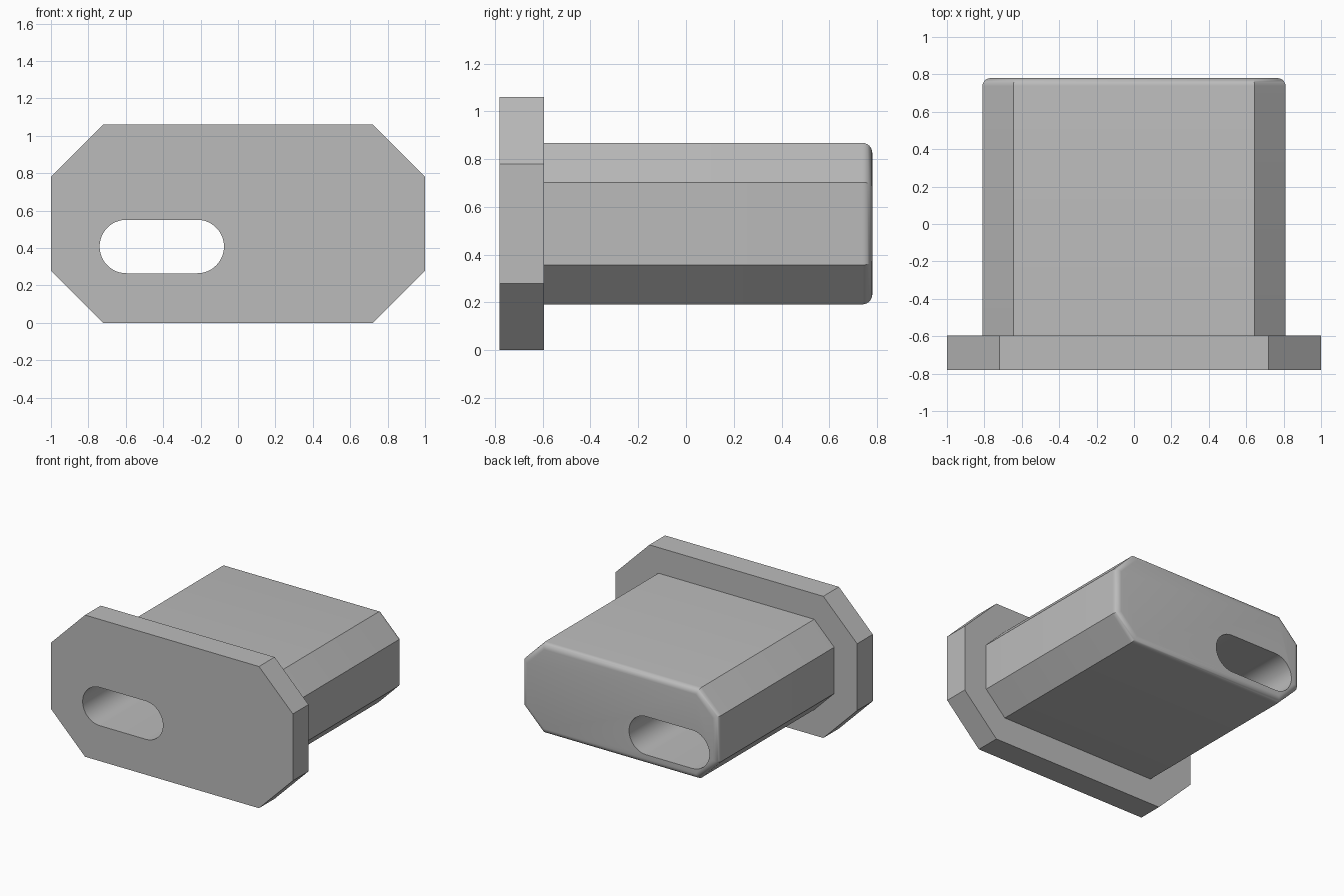
import bpy, bmesh
from math import sin, cos, pi, radians

cube = bpy.data.objects.get("Cube")
if cube:
    bpy.data.objects.remove(cube, do_unlink=True)

grey = bpy.data.materials.new("plain_grey")
grey.use_nodes = True
GREY = (0.5, 0.5, 0.5, 1)
grey.diffuse_color = GREY
grey.node_tree.nodes["Principled BSDF"].inputs["Base Color"].default_value = GREY

CENTRE_Z = 0.53


def octagon(half_x, half_z, cut):
    """Rectangle with 45 degree corners, in the xz plane."""
    quarter = [(half_x, half_z - cut), (half_x - cut, half_z)]
    right = [(x, -z) for x, z in reversed(quarter)] + quarter
    outline = right + [(-x, z) for x, z in reversed(right)]
    return [(x, z + CENTRE_Z) for x, z in outline]


def stadium(left, right, z, radius, steps=24):
    """Slot outline with two half-round ends."""
    def arc(cx, start):
        return [(cx + radius * cos(start + pi * i / steps),
                 z + radius * sin(start + pi * i / steps)) for i in range(steps + 1)]
    return arc(right - radius, -pi / 2) + arc(left + radius, pi / 2)


def extrude(name, outline, front, back, fillet=0):
    """Solid running from front to back along y, optionally rounded at the back."""
    bm = bmesh.new()
    face = bm.faces.new([bm.verts.new((x, front, z)) for x, z in outline])
    result = bmesh.ops.extrude_face_region(bm, geom=[face], use_keep_orig=True)
    moved = [v for v in result["geom"] if isinstance(v, bmesh.types.BMVert)]
    bmesh.ops.translate(bm, verts=moved, vec=(0, back - front, 0))
    bmesh.ops.recalc_face_normals(bm, faces=bm.faces)
    if fillet:
        rim = [e for e in bm.edges if all(v in moved for v in e.verts)]
        bmesh.ops.bevel(bm, geom=rim, offset=fillet, offset_type='OFFSET',
                        segments=6, profile=0.5, affect='EDGES')
    mesh = bpy.data.meshes.new(name)
    bm.to_mesh(mesh)
    bm.free()
    mesh.materials.append(grey)
    obj = bpy.data.objects.new(name, mesh)
    bpy.context.collection.objects.link(obj)
    return obj


def combine(target, other, operation):
    """Boolean the other solid into the target, then discard it."""
    bpy.context.view_layer.objects.active = target
    mod = target.modifiers.new(operation, 'BOOLEAN')
    mod.operation = operation
    mod.solver = 'EXACT'
    mod.object = other
    bpy.ops.object.modifier_apply(modifier=mod.name)
    bpy.data.objects.remove(other, do_unlink=True)


# Front flange joined to the long body with a rounded back rim
plug = extrude("flanged_plug", octagon(1.0, 0.53, 0.28), -0.78, -0.595)
body = extrude("body", octagon(0.81, 0.338, 0.165), -0.69, 0.78, fillet=0.042)
combine(plug, body, 'UNION')

# Off-centre slot right through both
slot = extrude("slot_cutter", stadium(-0.74, -0.075, 0.408, 0.143), -1, 1)
combine(plug, slot, 'DIFFERENCE')

bpy.ops.object.select_all(action='DESELECT')
plug.select_set(True)
bpy.context.view_layer.objects.active = plug
bpy.ops.object.shade_smooth_by_angle(angle=radians(30))
